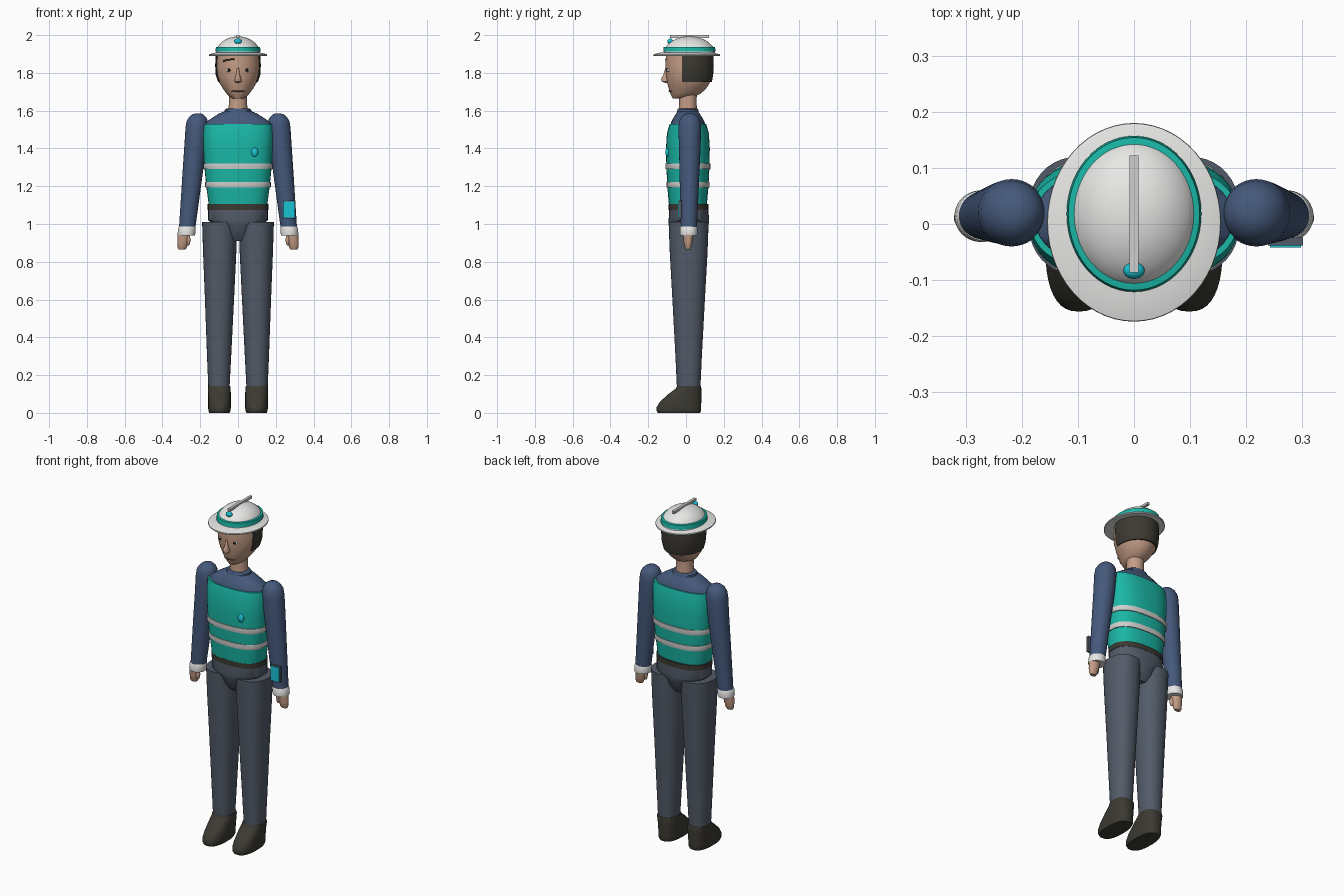
import bpy, bmesh, math
from mathutils import Vector

if "Cube" in bpy.data.objects:
    bpy.data.objects.remove(bpy.data.objects["Cube"])


def material(name, rgb):
    m = bpy.data.materials.new(name)
    m.use_nodes = True
    m.diffuse_color = (*rgb, 1)
    bsdf = m.node_tree.nodes["Principled BSDF"]
    bsdf.inputs["Base Color"].default_value = (*rgb, 1)
    bsdf.inputs["Roughness"].default_value = 0.7
    return m


skin = material("skin", (0.56, 0.34, 0.24))
dark = material("dark brown", (0.045, 0.042, 0.032))
white = material("white", (0.8, 0.8, 0.79))
silver = material("silver grey", (0.62, 0.62, 0.61))
teal = material("teal", (0.01, 0.47, 0.38))
cyan = material("cyan", (0.01, 0.55, 0.66))
navy = material("navy", (0.06, 0.1, 0.2))
slate = material("slate", (0.085, 0.105, 0.14))
black = material("black", (0.01, 0.01, 0.01))
lip = material("lip brown", (0.2, 0.1, 0.07))


def finish(name, bm, mat, angle=40):
    bmesh.ops.recalc_face_normals(bm, faces=bm.faces)
    mesh = bpy.data.meshes.new(name)
    bm.to_mesh(mesh)
    bm.free()
    mesh.materials.append(mat)
    ob = bpy.data.objects.new(name, mesh)
    bpy.context.collection.objects.link(ob)
    bpy.ops.object.select_all(action="DESELECT")
    ob.select_set(True)
    bpy.context.view_layer.objects.active = ob
    bpy.ops.object.shade_smooth_by_angle(angle=math.radians(angle))
    return ob


def loft(name, rings, mat, power=2.0, n=40, side=1, cut_y=None):
    """Skin a stack of rounded rings, each (z, half width, half depth, x, y)."""
    bm = bmesh.new()
    loops = []
    for z, rx, ry, cx, cy in rings:
        loop = []
        for i in range(n):
            a = math.tau * i / n
            c, s = math.cos(a), math.sin(a)
            x = math.copysign(abs(c) ** (2 / power), c) * rx + cx
            y = math.copysign(abs(s) ** (2 / power), s) * ry + cy
            loop.append(bm.verts.new((x * side, y, z)))
        loops.append(loop)
    for a, b in zip(loops, loops[1:]):
        for i in range(n):
            j = (i + 1) % n
            bm.faces.new((a[i], a[j], b[j], b[i]))
    bm.faces.new(loops[0])
    bm.faces.new(loops[-1])
    if cut_y is not None:
        bmesh.ops.bisect_plane(bm, geom=bm.verts[:] + bm.edges[:] + bm.faces[:],
                               plane_co=(0, cut_y, 0), plane_no=(0, -1, 0), clear_outer=True)
        bmesh.ops.holes_fill(bm, edges=[e for e in bm.edges if e.is_boundary])
    return finish(name, bm, mat)


def ball(name, loc, size, mat):
    bm = bmesh.new()
    bmesh.ops.create_uvsphere(bm, u_segments=20, v_segments=12, radius=1)
    for v in bm.verts:
        v.co = Vector(loc) + v.co * Vector(size)
    return finish(name, bm, mat)


def box(name, loc, size, mat):
    bm = bmesh.new()
    bmesh.ops.create_cube(bm, size=1)
    for v in bm.verts:
        v.co = Vector(loc) + v.co * Vector(size)
    return finish(name, bm, mat)


def face_line(name, points, radius, mat):
    curve = bpy.data.curves.new(name, "CURVE")
    curve.dimensions = "3D"
    curve.bevel_depth = radius
    curve.bevel_resolution = 2
    curve.use_fill_caps = True
    line = curve.splines.new("POLY")
    line.points.add(len(points) - 1)
    for p, co in zip(line.points, points):
        p.co = (*co, 1)
    curve.materials.append(mat)
    bpy.context.collection.objects.link(bpy.data.objects.new(name, curve))


def centred(rows, y=0.01):
    return [(z, rx, ry, 0, y) for z, rx, ry in rows]


# Torso: hips, belt, shirt yoke, vest and reflective bands
loft("hips", centred([(0.91, .07, .06), (0.95, .083, .088), (0.99, .095, .102), (1.005, .14, .106),
                      (1.02, .158, .107), (1.09, .158, .103)], .015), slate, 2.4)
loft("belt", centred([(1.075, .161, .106), (1.105, .161, .106)], .014), dark, 2.4)
loft("vest", centred([(1.095, .154, .1), (1.2, .168, .109), (1.3, .178, .114), (1.4, .184, .116),
                      (1.48, .187, .111), (1.53, .184, .097)]), teal, 2.5)
loft("shirt_yoke", centred([(1.5, .178, .095), (1.535, .175, .09), (1.56, .14, .078),
                            (1.585, .1, .062), (1.595, .075, .055)]), navy, 2.3)
loft("collar", centred([(1.58, .073, .058), (1.605, .07, .056), (1.612, .06, .05)]), navy)
for name, z, rx, ry in (("upper_band", 1.29, .184, .119), ("lower_band", 1.193, .174, .114)):
    loft(name, centred([(z, rx - .002, ry - .001), (z + .004, rx, ry), (z + .026, rx, ry),
                        (z + .03, rx - .001, ry)]), silver, 2.5)
ball("vest_badge", (0.088, -.098, 1.38), (.018, .012, .024), cyan)

# Limbs, mirrored
for side, label in ((1, "left"), (-1, "right")):
    loft(label + "_leg", [(0.13, .056, .062, .101, .014), (0.3, .064, .07, .1, .014),
                          (0.6, .077, .086, .098, .014), (0.85, .088, .1, .097, .014),
                          (1.01, .093, .106, .097, .014)], slate, 2.2, side=side)
    loft(label + "_boot", [(0, .054, .112, .098, -.038), (0.012, .059, .118, .098, -.038),
                           (0.03, .06, .118, .098, -.038), (0.06, .06, .109, .098, -.028),
                           (0.1, .06, .087, .098, -.006), (0.13, .06, .067, .099, .014),
                           (0.143, .058, .063, .1, .015)], dark, 2.5, side=side)
    loft(label + "_arm", [(1.586, .012, .012, .212, .02), (1.58, .03, .03, .213, .02),
                          (1.565, .046, .046, .214, .02), (1.545, .056, .056, .216, .02),
                          (1.51, .06, .06, .218, .02), (1.4, .058, .057, .227, .02),
                          (1.25, .053, .052, .242, .018), (0.97, .043, .042, .27, .015)],
         navy, side=side)
    loft(label + "_cuff", [(0.94, .045, .045, .273, .014), (0.947, .047, .046, .273, .014),
                           (0.98, .046, .046, .27, .014), (0.986, .043, .043, .269, .014)],
         white, side=side)
    loft(label + "_hand", [(0.866, .018, .012, .296, .011), (0.875, .024, .017, .295, .011),
                           (0.905, .029, .023, .292, .011), (0.95, .033, .028, .286, .012)],
         skin, side=side)
    ball(label + "_thumb", (side * .263, .002, .915), (.011, .013, .03), skin)

# Wrist device with a bright screen
box("device_body", (.27, -.031, 1.077), (.062, .014, .094), slate)
box("device_screen", (.27, -.0395, 1.077), (.056, .004, .086), cyan)

# Head
loft("neck", centred([(1.59, .052, .05), (1.64, .048, .046), (1.71, .048, .048)]), skin)
loft("head", [(1.664, .025, .035, 0, -.035), (1.675, .046, .06, 0, -.015), (1.69, .06, .08, 0, -.003),
              (1.715, .079, .098, 0, .007), (1.75, .1, .114, 0, .014), (1.79, .113, .122, 0, .016),
              (1.84, .117, .125, 0, .016), (1.9, .113, .122, 0, .016)], skin)
loft("hair", [(1.752, .106, .121, 0, .016), (1.79, .118, .128, 0, .016),
              (1.84, .121, .131, 0, .016), (1.9, .117, .128, 0, .016)], dark, cut_y=-.02)
loft("nose", [(1.747, .008, .008, 0, -.1), (1.754, .018, .02, 0, -.108), (1.768, .017, .024, 0, -.108),
              (1.79, .01, .014, 0, -.106), (1.825, .005, .005, 0, -.105)], skin, n=20)
for side, label in ((1, "left"), (-1, "right")):
    ball(label + "_eye", (side * .048, -.093, 1.815), (.015, .008, .01), white)
    ball(label + "_pupil", (side * .048, -.1, 1.815), (.008, .004, .008), black)
face_line("mouth", [(-.036, -.073, 1.702), (-.018, -.085, 1.703), (0, -.089, 1.704),
                    (.018, -.085, 1.703), (.036, -.073, 1.702)], .004, lip)
face_line("brow", [(-.078, -.077, 1.862), (-.055, -.094, 1.87), (-.02, -.107, 1.872)], .004, dark)

# Helmet: brim, dome, band, crest bar and badge
loft("helmet_brim", centred([(1.889, .152, .174), (1.892, .155, .177), (1.898, .154, .176),
                             (1.908, .118, .138)], .003), white, n=56)
dome = [(1.9 + .093 * math.sin(t), .117 * math.cos(t), .136 * math.cos(t))
        for t in (math.radians(89) * i / 12 for i in range(13))]
loft("helmet_dome", centred(dome, .018), white, n=56)
loft("helmet_band", centred([(1.912, .12, .139), (1.936, .117, .136), (1.938, .108, .126)], .018),
     teal, n=56)
box("helmet_crest", (0, .018, 1.993), (.016, .208, .014), silver)
ball("helmet_badge", (0, -.083, 1.967), (.019, .015, .015), cyan)
